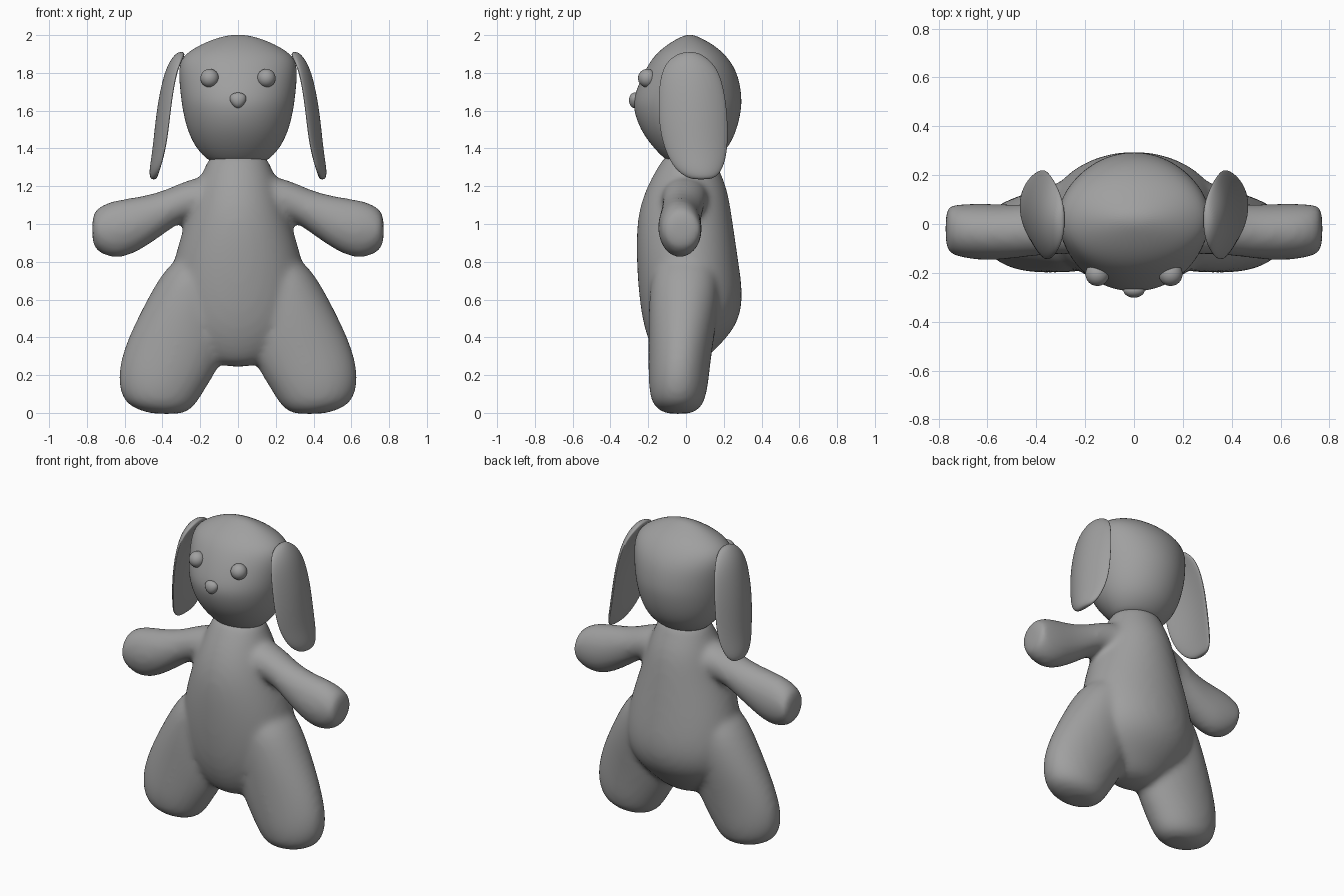
import bpy
import bmesh
import math

cube = bpy.data.objects.get("Cube")
if cube:
    bpy.data.objects.remove(cube, do_unlink=True)

# One plain grey for the whole toy
grey = bpy.data.materials.new("plain grey")
grey.use_nodes = True
colour = (0.35, 0.35, 0.35, 1)
grey.diffuse_color = colour
grey.node_tree.nodes["Principled BSDF"].inputs["Base Color"].default_value = colour

SIDES = 24


def loft(bm, rings, side=1, along_x=False, curl=0):
    """Skin elliptical rings given as (position, low, high, front, back)."""
    loops = []
    for position, low, high, front, back in rings:
        loop = []
        for i in range(SIDES):
            angle = math.tau * i / SIDES
            across = (low + high) / 2 + (high - low) / 2 * math.cos(angle)
            depth = (back - front) / 2 * math.sin(angle)
            y = (front + back) / 2 + depth
            x, z = (position, across) if along_x else (across, position)
            loop.append(bm.verts.new((side * (x - curl * depth ** 2), y, z)))
        loops.append(loop)
    for a, b in zip(loops, loops[1:]):
        for i in range(SIDES):
            j = (i + 1) % SIDES
            bm.faces.new((a[i], a[j], b[j], b[i]))
    bm.faces.new(loops[0])
    bm.faces.new(loops[-1])


def finish(bm, name, levels=2, fuse=False):
    """Turn a bmesh into a smooth object, optionally fusing its shells."""
    bmesh.ops.recalc_face_normals(bm, faces=bm.faces)
    for face in bm.faces:
        face.smooth = True
    mesh = bpy.data.meshes.new(name)
    bm.to_mesh(mesh)
    bm.free()
    mesh.materials.append(grey)
    obj = bpy.data.objects.new(name, mesh)
    bpy.context.collection.objects.link(obj)
    if levels:
        subdivision = obj.modifiers.new("rounding", "SUBSURF")
        subdivision.levels = subdivision.render_levels = levels
    if fuse:
        remesh = obj.modifiers.new("fuse", "REMESH")
        remesh.mode = "VOXEL"
        remesh.voxel_size = 0.018
        remesh.use_smooth_shade = True
        smooth = obj.modifiers.new("soften", "SMOOTH")
        smooth.factor = 0.5
        smooth.iterations = 12
    return obj


def ball(name, centre, size, taper=0):
    """Ellipsoid that can narrow towards its lower end."""
    bm = bmesh.new()
    bmesh.ops.create_uvsphere(bm, u_segments=24, v_segments=16, radius=1)
    for v in bm.verts:
        v.co.x *= 1 + taper * v.co.z
        v.co = [c + s * p for c, s, p in zip(centre, size, v.co)]
    return finish(bm, name, levels=0)


# Torso, arms and legs fused into one soft body
torso = [
    (1.38, -.14, .14, -.10, .14), (1.32, -.17, .17, -.14, .16),
    (1.2, -.22, .22, -.21, .22), (1.04, -.27, .27, -.265, .245),
    (.8, -.35, .35, -.265, .28), (.6, -.37, .37, -.25, .31),
    (.45, -.34, .34, -.225, .27), (.33, -.24, .24, -.18, .15),
    (.24, -.12, .12, -.12, .06),
]
arm = [
    (.08, 1.02, 1.25, -.14, .13), (.2, 1.03, 1.255, -.13, .12),
    (.3, 1.015, 1.22, -.125, .1), (.4, .94, 1.175, -.13, .085),
    (.5, .87, 1.15, -.145, .08), (.6, .82, 1.135, -.15, .085),
    (.68, .82, 1.12, -.145, .085), (.74, .85, 1.09, -.13, .08),
    (.765, .88, 1.06, -.115, .075), (.772, .92, 1.02, -.09, .05),
]
leg = [
    (.85, .08, .34, -.17, .17), (.6, .04, .485, -.2, .18),
    (.4, .03, .585, -.2, .15), (.26, .09, .63, -.2, .13),
    (.16, .15, .637, -.2, .12), (.08, .2, .615, -.19, .105),
    (.035, .23, .575, -.17, .085), (.005, .27, .5, -.13, .05),
    (-.006, .31, .44, -.09, .01),
]
bm = bmesh.new()
loft(bm, torso)
for side in (1, -1):
    loft(bm, arm, side, along_x=True)
    loft(bm, leg, side)
finish(bm, "body", levels=2, fuse=True)

# Head, with the muzzle bulging forward low down
head = [
    (1.32, -.13, .13, -.08, .12), (1.35, -.175, .175, -.12, .17),
    (1.41, -.23, .23, -.18, .23), (1.5, -.272, .272, -.245, .272),
    (1.6, -.295, .295, -.28, .295), (1.67, -.305, .305, -.28, .298),
    (1.76, -.314, .314, -.245, .285), (1.83, -.316, .316, -.21, .258),
    (1.89, -.295, .295, -.17, .215), (1.94, -.22, .22, -.115, .16),
    (1.98, -.13, .13, -.05, .09), (2.002, -.04, .04, 0, .04),
]
bm = bmesh.new()
loft(bm, head)
finish(bm, "head")

# Long hanging ears, curled in towards the head
ear = [
    (1.912, .285, .315, -.01, .05), (1.885, .28, .348, -.08, .11),
    (1.81, .335, .39, -.135, .18), (1.65, .375, .425, -.15, .215),
    (1.5, .39, .443, -.142, .224), (1.38, .40, .455, -.11, .22),
    (1.29, .415, .47, -.06, .195), (1.248, .425, .468, 0, .16),
    (1.236, .437, .455, .04, .12),
]
for side, word in ((1, "left"), (-1, "right")):
    bm = bmesh.new()
    loft(bm, ear, side, curl=1.4)
    finish(bm, word + "_ear")
    ball(word + "_eye", (side * .15, -.205, 1.772), (.049, .049, .049))

# Button nose, narrower below
ball("nose", (0, -.272, 1.655), (.042, .03, .041), taper=.25)
